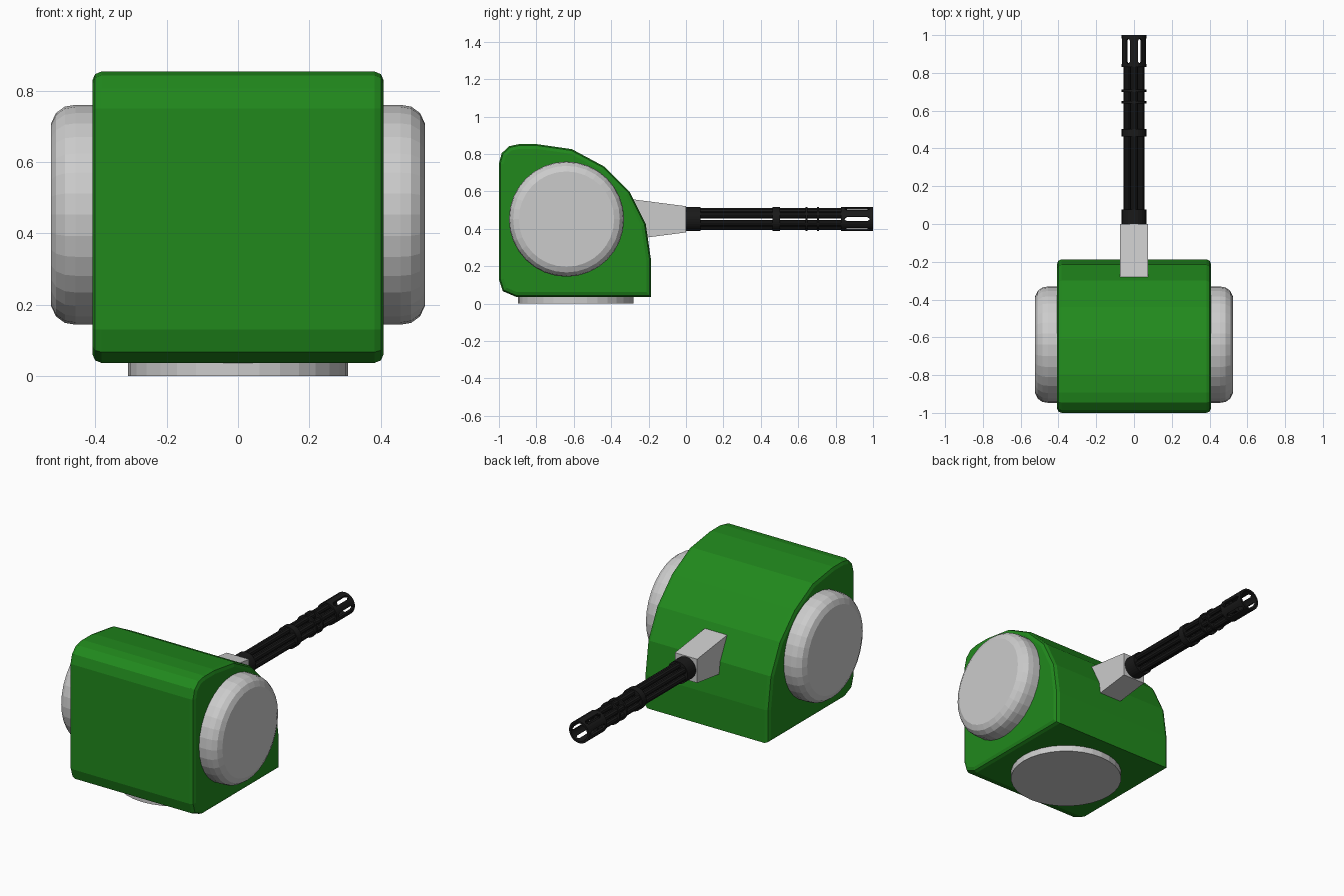
import bpy, bmesh, math
from mathutils import Vector, Matrix

if "Cube" in bpy.data.objects:
    bpy.data.objects.remove(bpy.data.objects["Cube"])

AXIS_Z = 0.452  # height of the wheel and gun axes


def material(name, rgb):
    m = bpy.data.materials.new(name)
    m.diffuse_color = (*rgb, 1)
    m.use_nodes = True
    m.node_tree.nodes["Principled BSDF"].inputs["Base Color"].default_value = m.diffuse_color
    return m


green = material("green_paint", (0.015, 0.25, 0.012))
black = material("black_metal", (0.01, 0.01, 0.01))


def finish(name, bm, mat=None):
    bmesh.ops.recalc_face_normals(bm, faces=bm.faces)
    me = bpy.data.meshes.new(name)
    bm.to_mesh(me)
    bm.free()
    ob = bpy.data.objects.new(name, me)
    bpy.context.collection.objects.link(ob)
    if mat:
        me.materials.append(mat)
    return ob


def prism(bm, profile, x):
    """Extrude a (y, z) outline from -x to x; returns the two end caps."""
    first = bm.faces.new([bm.verts.new((-x, y, z)) for y, z in profile])
    ext = bmesh.ops.extrude_face_region(bm, geom=[first], use_keep_orig=True)["geom"]
    bmesh.ops.translate(bm, vec=(2 * x, 0, 0),
                        verts=[g for g in ext if isinstance(g, bmesh.types.BMVert)])
    last = next(g for g in ext if isinstance(g, bmesh.types.BMFace))
    return first, last


def turned(name, profile, axis, centre, sides, mat=None):
    """Solid of revolution from (radius, distance) pairs, turned to an axis."""
    bm = bmesh.new()
    rings = [[bm.verts.new((r * math.cos(a), r * math.sin(a), d))
              for a in (2 * math.pi * i / sides for i in range(sides))]
             for r, d in profile]
    for lo, hi in zip(rings, rings[1:]):
        for i in range(sides):
            j = (i + 1) % sides
            bm.faces.new((lo[i], lo[j], hi[j], hi[i]))
    bm.faces.new(rings[0])
    bm.faces.new(rings[-1])
    turn = Vector((0, 0, 1)).rotation_difference(Vector(axis)).to_matrix().to_4x4()
    bm.transform(Matrix.Translation(centre) @ turn)
    return finish(name, bm, mat)


# Body: curved-front housing with softened side edges
outline = [(-0.187, 0.037), (-0.187, 0.233), (-0.215, 0.425), (-0.30, 0.596),
           (-0.44, 0.735), (-0.61, 0.826), (-0.797, 0.853), (-0.893, 0.853),
           (-0.945, 0.842), (-0.985, 0.805), (-1.0, 0.75), (-1.0, 0.13),
           (-0.98, 0.067), (-0.91, 0.037)]
bm = bmesh.new()
caps = prism(bm, outline, 0.408)
bmesh.ops.bevel(bm, geom=[e for f in caps for e in f.edges], offset=0.025,
                segments=2, profile=0.5, affect='EDGES')
finish("body", bm, green)

# Side drums, rounded outward and mirrored
drum_profile = [(0.308, 0.36), (0.308, 0.455), (0.303, 0.485),
                (0.285, 0.51), (0.255, 0.524)]
drum = turned("side_drums", drum_profile, (1, 0, 0), (0, -0.639, AXIS_Z), 32)
drum.modifiers.new("mirror", 'MIRROR')

# Base disc
turned("base_disc", [(0.308, 0), (0.308, 0.06)], (0, 0, 1), (0, -0.59, 0), 32)

# Gun mount: tapered block
bm = bmesh.new()
prism(bm, [(-0.31, 0.341), (0.0, 0.381), (0.0, 0.521), (-0.31, 0.561)], 0.073)
finish("gun_mount", bm)

# Gun breech and clamp rings: (name, radius, start, end)
for name, r, a, b in [("breech", 0.065, -0.015, 0.077),
                      ("thick_clamp", 0.065, 0.462, 0.503),
                      ("thin_clamp_inner", 0.065, 0.638, 0.65),
                      ("thin_clamp_outer", 0.065, 0.70, 0.712)]:
    turned(name, [(r, a), (r, b)], (0, 1, 0), (0, 0, AXIS_Z), 30, black)

# Six barrels in a ring
for k in range(6):
    a = math.radians(30 + 60 * k)
    turned(f"barrel_{k + 1}", [(0.018, 0.05), (0.018, 0.85)], (0, 1, 0),
           (0.042 * math.cos(a), 0, AXIS_Z + 0.042 * math.sin(a)), 10, black)

# Muzzle cage: tube with six pointed slots between the barrels
bm = bmesh.new()
N, levels = 30, [0.83, 0.86, 0.97, 1.0]
rings = []
for n, y in enumerate(levels):
    ring = []
    for i in range(N):
        a = 2 * math.pi * i / N
        tip = {1: -0.014, 2: 0.014}.get(n, 0) if i % 5 == 0 else 0
        ring.append(bm.verts.new((0.065 * math.cos(a), y + tip,
                                  AXIS_Z + 0.065 * math.sin(a))))
    rings.append(ring)
for n in range(3):
    for i in range(N):
        if n == 1 and i % 5 in (0, 4):
            continue
        j = (i + 1) % N
        bm.faces.new((rings[n][i], rings[n + 1][i], rings[n + 1][j], rings[n][j]))
cage = finish("muzzle_cage", bm, black)
solid = cage.modifiers.new("wall", 'SOLIDIFY')
solid.thickness = 0.012
solid.offset = -1
